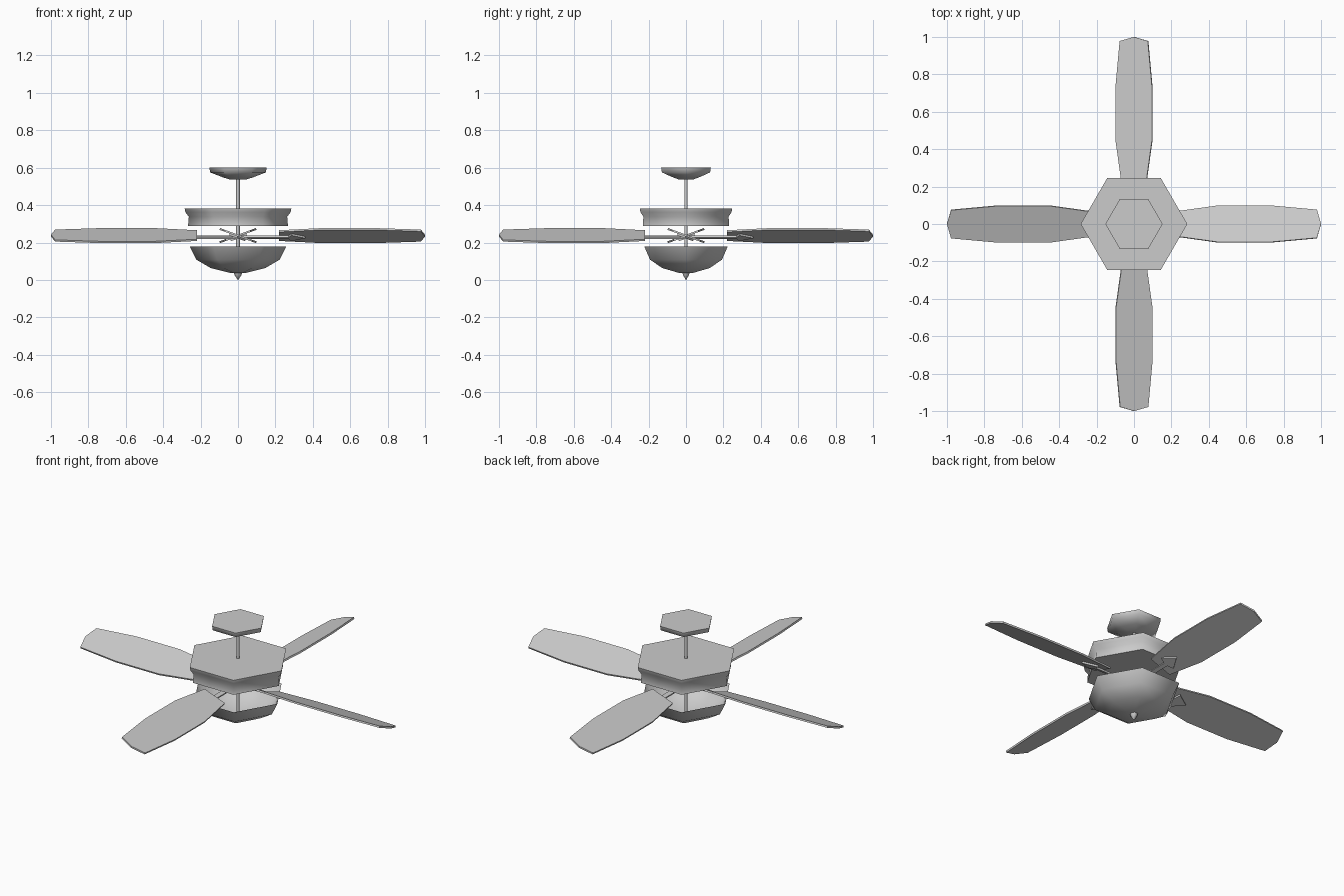
import bpy, bmesh
from math import cos, sin, pi, radians
from mathutils import Matrix

if "Cube" in bpy.data.objects:
    bpy.data.objects.remove(bpy.data.objects["Cube"])

PITCH = Matrix.Rotation(radians(-20), 4, 'X')


def make_object(name, bm, smooth=None):
    bmesh.ops.recalc_face_normals(bm, faces=bm.faces)
    me = bpy.data.meshes.new(name)
    bm.to_mesh(me)
    bm.free()
    ob = bpy.data.objects.new(name, me)
    bpy.context.collection.objects.link(ob)
    if smooth:
        bpy.ops.object.select_all(action='DESELECT')
        ob.select_set(True)
        bpy.context.view_layer.objects.active = ob
        bpy.ops.object.shade_smooth_by_angle(angle=radians(smooth))
    return ob


def lathe(name, profile, cap_top=True, cap_bottom=True, sides=6):
    """Six-sided turned part; profile is (radius, z) from top to bottom."""
    bm = bmesh.new()
    rings = [[bm.verts.new((r * cos(2 * pi * i / sides), r * sin(2 * pi * i / sides), z))
              for i in range(sides)] for r, z in profile]
    for a, b in zip(rings, rings[1:]):
        for i in range(sides):
            j = (i + 1) % sides
            bm.faces.new((a[i], b[i], b[j], a[j]))
    if cap_top:
        bm.faces.new(rings[0])
    if cap_bottom:
        bm.faces.new(rings[-1])
    return make_object(name, bm, 62)


def plate(name, half_outline, thickness, z_off, z, turn):
    """Pitched flat plate, mirrored about its long axis, turned around z."""
    pts = half_outline + [(x, -y) for x, y in reversed(half_outline) if y > 0]
    bm = bmesh.new()
    face = bm.faces.new([bm.verts.new((x, y, z_off - thickness / 2)) for x, y in pts])
    ext = bmesh.ops.extrude_face_region(bm, geom=[face])
    top = [v for v in ext['geom'] if isinstance(v, bmesh.types.BMVert)]
    bmesh.ops.translate(bm, verts=top, vec=(0, 0, thickness))
    m = Matrix.Rotation(turn, 4, 'Z') @ Matrix.Translation((0, 0, z)) @ PITCH
    bmesh.ops.transform(bm, matrix=m, verts=bm.verts)
    return make_object(name, bm)


# Ceiling mount, rod and motor housing
lathe("ceiling_canopy", [(.153, .60), (.149, .575), (.085, .55), (.045, .537)])
lathe("down_rod", [(.01, .55), (.01, .03)])
lathe("motor_housing", [(.285, .382), (.281, .362), (.263, .338), (.267, .288)])

# Open-topped light bowl and its finial
lathe("light_bowl", [(.258, .18), (.222, .108), (.145, .063), (.045, .038)], cap_top=False)
lathe("bowl_finial", [(.022, .038), (.018, .025), (.001, 0)])

# Four pitched blades with their brackets
BLADE = [(.22, .07), (.45, .104), (.73, .104), (.978, .08), (1.0, 0)]
BRACKET = [(0, .012), (.27, .012), (.285, .045), (.36, 0)]
for i in range(4):
    plate(f"blade_{i + 1}", BLADE, .01, 0, .237, i * pi / 2)
    plate(f"blade_bracket_{i + 1}", BRACKET, .01, -.01, .237, i * pi / 2)
